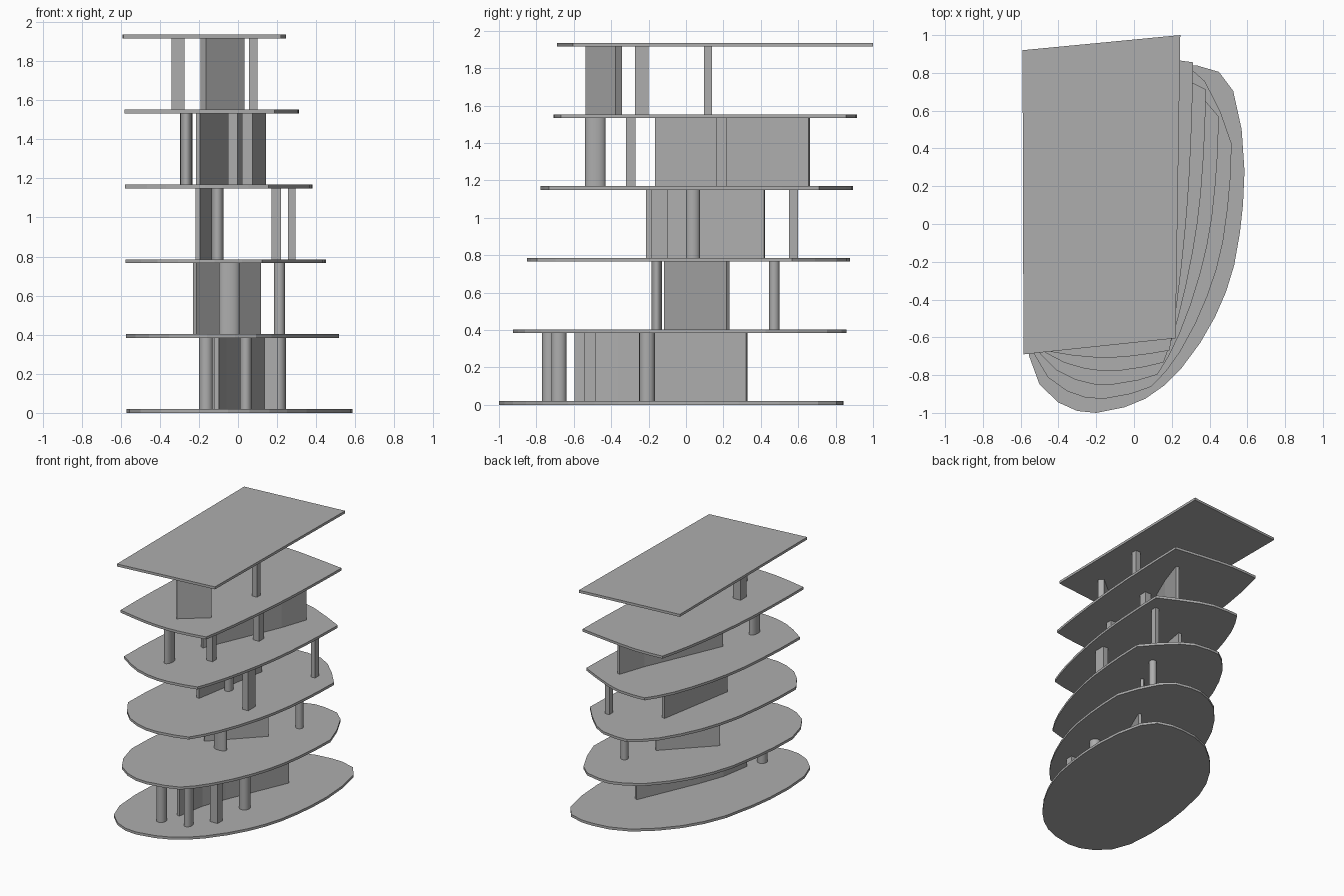
import bpy, bmesh, math
from mathutils import Vector

if "Cube" in bpy.data.objects:
    bpy.data.objects.remove(bpy.data.objects["Cube"])

STEP, THICK = 0.383, 0.02

concrete = bpy.data.materials.new("concrete_grey")
concrete.use_nodes = True
GREY = (0.42, 0.42, 0.42, 1)
concrete.diffuse_color = GREY
concrete.node_tree.nodes["Principled BSDF"].inputs["Base Color"].default_value = GREY


def extrude(name, outline, z0, z1, smooth=False):
    """Upright prism over a counter-clockwise or clockwise outline."""
    bm = bmesh.new()
    face = bm.faces.new([bm.verts.new((p[0], p[1], z0)) for p in outline])
    top = bmesh.ops.extrude_face_region(bm, geom=[face])["geom"]
    verts = [v for v in top if isinstance(v, bmesh.types.BMVert)]
    bmesh.ops.translate(bm, verts=verts, vec=(0, 0, z1 - z0))
    bmesh.ops.recalc_face_normals(bm, faces=bm.faces)
    mesh = bpy.data.meshes.new(name)
    bm.to_mesh(mesh)
    bm.free()
    mesh.materials.append(concrete)
    obj = bpy.data.objects.new(name, mesh)
    bpy.context.collection.objects.link(obj)
    if smooth:
        bpy.ops.object.select_all(action='DESELECT')
        obj.select_set(True)
        bpy.context.view_layer.objects.active = obj
        bpy.ops.object.shade_smooth_by_angle(angle=math.radians(35))
    return obj


def storey_span(level):
    return level * STEP + THICK, (level + 1) * STEP


def round_column(name, level, x, y, rx, ry, sides=20):
    ring = [(x + rx * math.cos(a), y + ry * math.sin(a))
            for a in (math.tau * i / sides for i in range(sides))]
    extrude(name, ring, *storey_span(level), smooth=True)


def square_column(name, level, x, y, hx, hy):
    ring = [(x - hx, y - hy), (x + hx, y - hy), (x + hx, y + hy), (x - hx, y + hy)]
    extrude(name, ring, *storey_span(level))


def wall(name, level, path, width=0.024):
    """Thin wall following a straight or bent path."""
    pts = [Vector(p) for p in path]
    left, right = [], []
    for i, p in enumerate(pts):
        d = (pts[min(i + 1, len(pts) - 1)] - pts[max(i - 1, 0)]).normalized()
        n = Vector((-d.y, d.x)) * width / 2
        left.append(p + n)
        right.append(p - n)
    extrude(name, left + right[::-1], *storey_span(level))


# Floor slabs: an oval at the ground blending into a four-cornered roof
corners = [Vector(c) for c in ((0.245, 1.0), (0.22, -0.605), (-0.585, -0.69), (-0.59, 0.92))]
oval_sides = [
    [(.585, .28), (.577, .1), (.56, -.05), (.53, -.22), (.487, -.36), (.43, -.49),
     (.35, -.63), (.25, -.765), (.16, -.855), (.06, -.925)],
    [(.06, -.925), (-.05, -.97), (-.2, -1), (-.3, -.99), (-.4, -.945), (-.5, -.85),
     (-.555, -.7), (-.57, -.48)],
    [(-.57, -.48), (-.56, -.26), (-.535, -.08), (-.48, .18), (-.41, .35), (-.32, .5),
     (-.2, .64), (-.05, .765), (.1, .825), (.24, .842)],
    [(.24, .842), (.33, .84), (.45, .805), (.525, .705), (.57, .5), (.585, .28)],
]


def slab_outline(t):
    ring = []
    for k, side in enumerate(oval_sides):
        pts = [Vector(p) for p in side]
        lengths = [0]
        for a, b in zip(pts, pts[1:]):
            lengths.append(lengths[-1] + (b - a).length)
        for p, run in zip(pts[:-1], lengths):
            edge = corners[k].lerp(corners[(k + 1) % 4], run / lengths[-1])
            ring.append(p.lerp(edge, t))
    return ring


for level in range(6):
    name = "roof_slab" if level == 5 else f"floor_slab_{level}"
    extrude(name, slab_outline(level / 5), level * STEP, level * STEP + THICK)

# Ground storey
round_column("front_right_column", 0, -.163, -.73, .037, .04)
round_column("front_middle_column", 0, .04, -.68, .031, .04)
square_column("front_left_pier", 0, .168, -.515, .033, .03)
round_column("left_column", 0, .205, -.208, .04, .042)
wall("ground_wall", 0, [(-.11, -.595), (-.07, -.36), (0, -.17), (.215, .325)])

# First storey
round_column("first_front_column", 1, -.045, -.157, .053, .028)
round_column("first_back_column", 1, .212, .472, .028, .028)
wall("first_wall", 1, [(-.222, -.11), (.11, .225)])

# Second storey
round_column("second_right_column", 2, -.105, .037, .03, .038)
square_column("second_left_pier", 2, .195, -.14, .024, .045)
square_column("second_back_pier", 2, .275, .575, .018, .024)
wall("second_wall", 2, [(-.205, -.213), (-.095, .42)])

# Third storey
round_column("third_front_column", 3, -.265, -.485, .031, .055)
square_column("third_front_pier", 3, -.027, -.295, .025, .025)
square_column("third_middle_pier", 3, .047, .19, .027, .03)
wall("third_wall", 3, [(-.205, -.16), (.06, .45), (.132, .66)])

# Fourth storey
square_column("fourth_right_pier", 4, -.307, -.237, .033, .037)
square_column("fourth_back_pier", 4, .078, .118, .022, .022)
wall("fourth_wall", 4, [(-.178, -.52), (.018, -.36)], .045)
